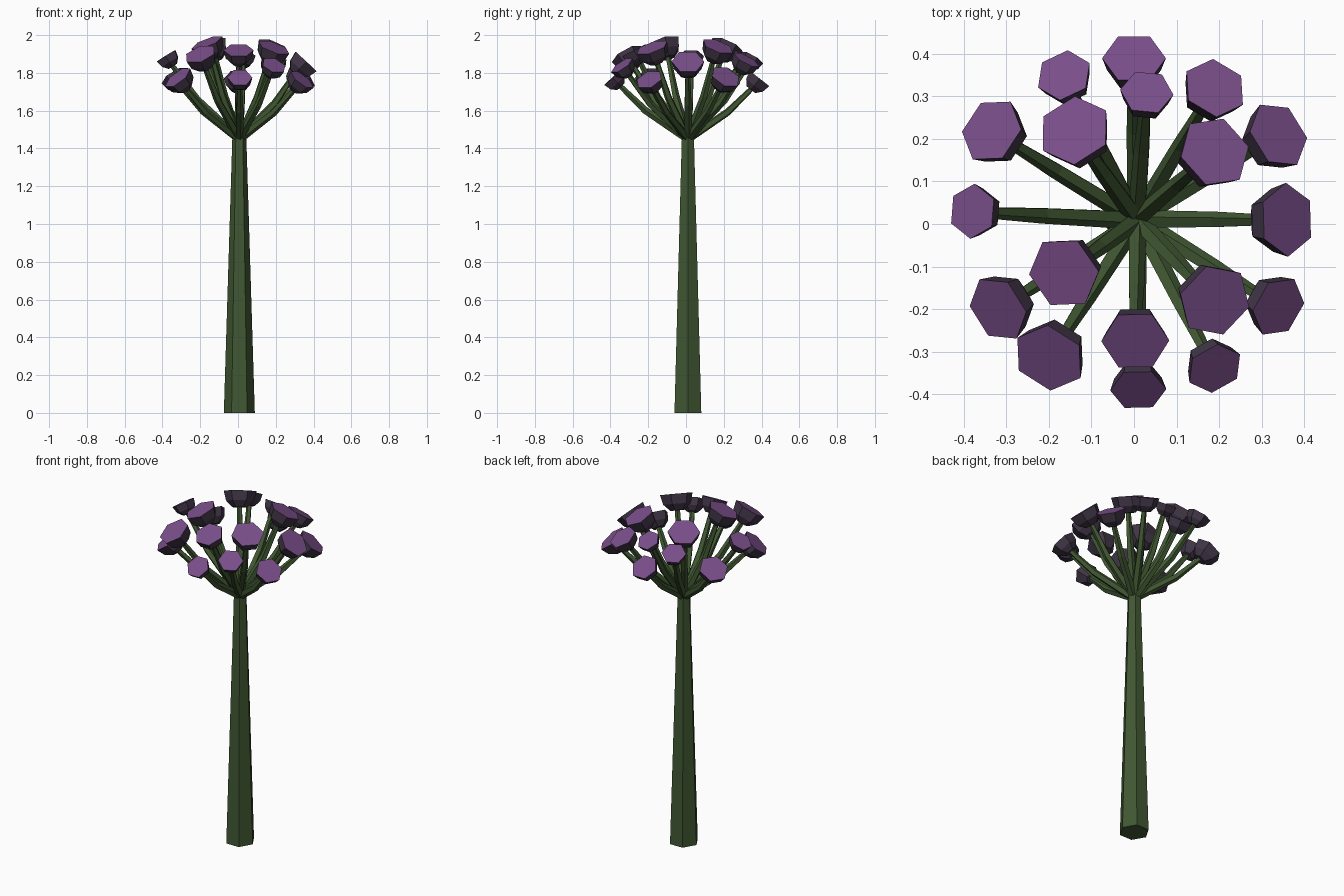
import bpy, bmesh, math
from mathutils import Vector

if "Cube" in bpy.data.objects:
    bpy.data.objects.remove(bpy.data.objects["Cube"])


def material(name, rgb):
    m = bpy.data.materials.new(name)
    m.diffuse_color = (*rgb, 1)
    m.use_nodes = True
    m.node_tree.nodes["Principled BSDF"].inputs["Base Color"].default_value = m.diffuse_color
    return m


GREEN = material("stem green", (0.052, 0.097, 0.032))
DARK = material("dark plum cup", (0.052, 0.036, 0.062))
PURPLE = material("purple petal top", (0.19, 0.076, 0.25))


def ring(bm, centre, axis, radius, sides, side_dir):
    # polygon ring of vertices around an axis
    axis = axis.normalized()
    u = (side_dir - axis * side_dir.dot(axis)).normalized()
    v = axis.cross(u)
    return [bm.verts.new(centre + radius * (math.cos(a) * u + math.sin(a) * v))
            for a in (2 * math.pi * i / sides for i in range(sides))]


def loft(name, sections, sides, mats, side_dir):
    # skin rings given as (centre, axis, radius); the end cap uses the last material
    bm = bmesh.new()
    rings = [ring(bm, c, a, r, sides, side_dir) for c, a, r in sections]
    for lo, hi in zip(rings, rings[1:]):
        for i in range(sides):
            j = (i + 1) % sides
            bm.faces.new((lo[i], lo[j], hi[j], hi[i]))
    bm.faces.new(rings[0][::-1])
    bm.faces.new(rings[-1]).material_index = len(mats) - 1
    mesh = bpy.data.meshes.new(name)
    bm.to_mesh(mesh)
    bm.free()
    for m in mats:
        mesh.materials.append(m)
    ob = bpy.data.objects.new(name, mesh)
    bpy.context.collection.objects.link(ob)
    return ob


UP = Vector((0, 0, 1))
X = Vector((1, 0, 0))

# main stem, tapered hexagon
loft("stem", [(Vector((0.007, 0.01, 0)), UP, 0.082),
              (Vector((0.007, 0.01, 1.46)), UP, 0.037)], 6, [GREEN], X)

# flower heads: x, y, z of the top face centre, radius, outward tilt in degrees
HEADS = [
    (0.36, 0.01, 1.86, 0.087, 43), (0.34, 0.21, 1.78, 0.083, 42),
    (0.19, 0.32, 1.87, 0.077, 32), (0.00, 0.39, 1.77, 0.075, 38),
    (-0.165, 0.35, 1.88, 0.067, 32), (-0.335, 0.22, 1.785, 0.081, 36),
    (-0.38, 0.03, 1.89, 0.065, 32), (-0.32, -0.20, 1.775, 0.082, 42),
    (-0.20, -0.315, 1.90, 0.088, 34), (0.01, -0.39, 1.775, 0.066, 43),
    (0.19, -0.34, 1.84, 0.068, 38), (0.34, -0.195, 1.765, 0.075, 42),
    (-0.14, 0.22, 1.95, 0.088, 28), (0.03, 0.31, 1.89, 0.063, 34),
    (0.19, 0.17, 1.94, 0.088, 28), (0.19, -0.18, 1.935, 0.089, 26),
    (0.003, -0.275, 1.92, 0.08, 27), (-0.165, -0.115, 1.96, 0.088, 25),
]

ROOT = Vector((0.007, 0.01, 1.45))
for n, (x, y, z, r, tilt) in enumerate(HEADS, 1):
    top = Vector((x, y, z))
    out = Vector((x, y, 0)).normalized()
    t = math.radians(tilt)
    axis = math.sin(t) * out + math.cos(t) * UP
    side = UP.cross(out)
    # bowl-shaped cup with a flat purple top
    base = top - axis * r * 1.0
    loft(f"flower_head_{n}", [(base, axis, r * 0.45),
                              (top - axis * r * 0.6, axis, r * 0.85),
                              (top, axis, r)], 6, [DARK, PURPLE], side)
    # slightly bent stalk from the stem tip to the cup
    end = base + axis * 0.01
    d = end - ROOT
    mid = ROOT + Vector((d.x * 0.62, d.y * 0.62, d.z * 0.53))
    loft(f"stalk_{n}", [(ROOT, mid - ROOT, 0.023), (mid, d, 0.02),
                        (end, end - mid, 0.014)], 5, [GREEN], side)
